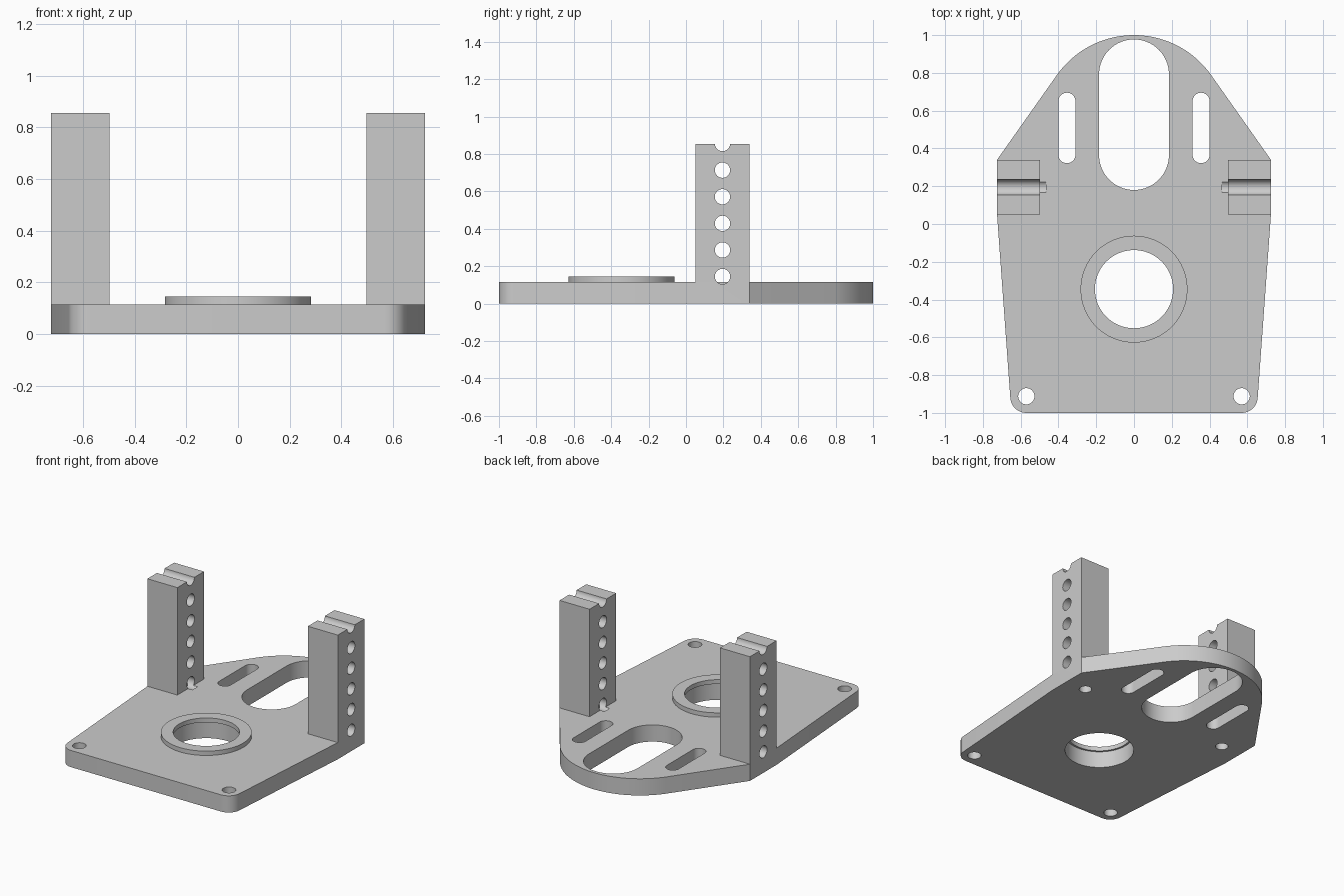
import bpy, bmesh, math

PLATE_TOP = 0.115
POST_TOP = 0.855
POST_Y = 0.195
BORE_R = 0.041

cube = bpy.data.objects.get("Cube")
if cube:
    bpy.data.objects.remove(cube, do_unlink=True)

grey = bpy.data.materials.new("plain grey")
grey.use_nodes = True
COLOUR = (0.6, 0.6, 0.6, 1)
grey.diffuse_color = COLOUR
grey.node_tree.nodes["Principled BSDF"].inputs["Base Color"].default_value = COLOUR


def arc(cx, cy, r, start, end, steps):
    """Points on an arc, angles in degrees."""
    angles = [math.radians(start + (end - start) * i / steps) for i in range(steps + 1)]
    return [(cx + r * math.cos(a), cy + r * math.sin(a)) for a in angles]


def circle(cx, cy, r, steps=64):
    return arc(cx, cy, r, 0, 360, steps)[:-1]


def slot(cx, y0, y1, r):
    """Outline of a slot that runs along y."""
    return arc(cx, y1 - r, r, 0, 180, 32) + arc(cx, y0 + r, r, 180, 360, 32)


def prism(name, outline, low, high, axis="z"):
    """Extrude an outline along z, or a (y, z) outline along x."""
    place = (lambda p, h: (p[0], p[1], h)) if axis == "z" else (lambda p, h: (h, p[0], p[1]))
    bm = bmesh.new()
    face = bm.faces.new([bm.verts.new(place(p, low)) for p in outline])
    top = bmesh.ops.extrude_face_region(bm, geom=[face])["geom"]
    shift = place((0, 0), high - low)
    bmesh.ops.translate(bm, vec=shift, verts=[v for v in top if isinstance(v, bmesh.types.BMVert)])
    bmesh.ops.recalc_face_normals(bm, faces=bm.faces)
    mesh = bpy.data.meshes.new(name)
    bm.to_mesh(mesh)
    bm.free()
    mesh.materials.append(grey)
    obj = bpy.data.objects.new(name, mesh)
    bpy.context.collection.objects.link(obj)
    return obj


def cut(target, cutters):
    """Subtract each cutter and bake the result."""
    for c in cutters:
        mod = target.modifiers.new("cut", "BOOLEAN")
        mod.operation = "DIFFERENCE"
        mod.solver = "EXACT"
        mod.object = c
    graph = bpy.context.evaluated_depsgraph_get()
    baked = bpy.data.meshes.new_from_object(target.evaluated_get(graph))
    target.modifiers.clear()
    target.data = baked


# Base plate: rounded front corners, widest at the posts, round nose at the back
right_half = (arc(0.57, -0.915, 0.085, -90, -4, 12)
              + [(0.725, 0.05), (0.725, 0.34)]
              + arc(0, 0.5, 0.5, 36, 90, 20))
left_half = [(-x, y) for x, y in reversed(right_half[:-1])]
base_plate = prism("base_plate", right_half + left_half, 0, PLATE_TOP)

# Raised ring around the large round hole
RING_Y = -0.345
raised_ring = prism("raised_ring", circle(0, RING_Y, 0.283), PLATE_TOP, 0.145)
ring_hole = prism("ring_hole_cutter", circle(0, RING_Y, 0.207), 0.05, 0.3)
cut(raised_ring, [ring_hole])

# Openings in the plate
plate_cutters = [
    prism("seat_cutter", circle(0, RING_Y, 0.22), -0.1, 0.2),
    prism("wide_slot_cutter", slot(0, 0.18, 0.977, 0.185), -0.1, 0.2),
]
helpers = [ring_hole]

# Two posts, each with a column of cross bores and a screw hole from below
for side, label in ((1, "left"), (-1, "right")):
    plate_cutters += [
        prism("narrow_slot_cutter", slot(side * 0.355, 0.322, 0.695, 0.045), -0.1, 0.2),
        prism("corner_hole_cutter", circle(side * 0.57, -0.912, 0.043), -0.1, 0.2),
    ]
    x0, x1 = sorted((side * 0.497, side * 0.725))
    post = prism(label + "_post", [(x0, 0.05), (x1, 0.05), (x1, 0.34), (x0, 0.34)],
                 PLATE_TOP, POST_TOP)
    b0, b1 = sorted((side * 0.465, side * 0.8))
    bores = [prism("bore_cutter", circle(POST_Y, 0.145 + 0.1422 * i, BORE_R, 40), b0, b1, "x")
             for i in range(6)]
    screw = prism("screw_hole_cutter", circle(side * 0.57, POST_Y, 0.04), -0.1, 0.125)
    cut(post, bores + [screw])
    plate_cutters += [bores[0], screw]
    helpers += bores[1:]
    post.select_set(True)

cut(base_plate, plate_cutters)

for helper in helpers + plate_cutters:
    bpy.data.objects.remove(helper, do_unlink=True)

# Smooth the bores and round edges, keep corners sharp
bpy.ops.object.select_all(action="DESELECT")
for obj in bpy.context.collection.objects:
    if obj.type == "MESH":
        obj.select_set(True)
        bpy.context.view_layer.objects.active = obj
bpy.ops.object.shade_smooth_by_angle(angle=math.radians(30))
